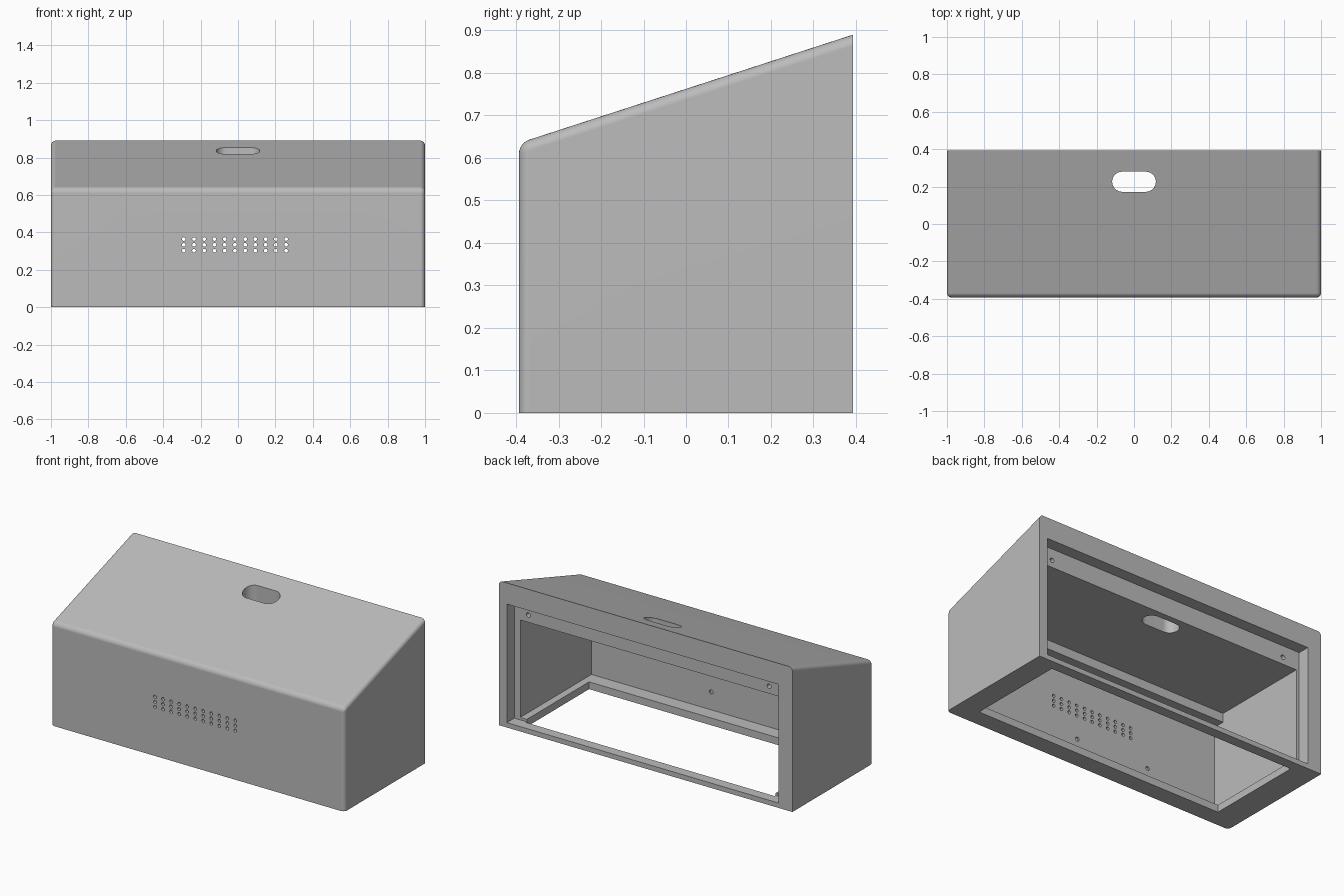
import bpy, bmesh, math
from mathutils import Matrix, Vector

old = bpy.data.objects.get("Cube")
if old:
    bpy.data.objects.remove(old, do_unlink=True)

FRONT, BACK = -0.393, 0.393
GREY = (0.5, 0.5, 0.5, 1)
mat = bpy.data.materials.new("plain_grey")
mat.use_nodes = True
mat.diffuse_color = GREY
mat.node_tree.nodes["Principled BSDF"].inputs["Base Color"].default_value = GREY


def finish(bm, name):
    bmesh.ops.recalc_face_normals(bm, faces=bm.faces)
    mesh = bpy.data.meshes.new(name)
    bm.to_mesh(mesh)
    bm.free()
    mesh.materials.append(mat)
    ob = bpy.data.objects.new(name, mesh)
    bpy.context.collection.objects.link(ob)
    return ob


def extrude_profile(points, x0, x1):
    """Extrude a (y, z) outline along x."""
    bm = bmesh.new()
    face = bm.faces.new([bm.verts.new((x0, y, z)) for y, z in points])
    ext = bmesh.ops.extrude_face_region(bm, geom=[face])
    moved = [v for v in ext["geom"] if isinstance(v, bmesh.types.BMVert)]
    bmesh.ops.translate(bm, vec=(x1 - x0, 0, 0), verts=moved)
    return bm


def box_profile(y0, y1, z0, z1):
    return [(y0, z0), (y1, z0), (y1, z1), (y0, z1)]


def cylinders(centres, radius, depth, segments=16):
    """Round cutters lying along y."""
    bm = bmesh.new()
    for c in centres:
        m = Matrix.Translation(c) @ Matrix.Rotation(math.pi / 2, 4, "X")
        bmesh.ops.create_cone(bm, cap_ends=True, segments=segments, radius1=radius,
                              radius2=radius, depth=depth, matrix=m)
    return bm


def cut(target, bm):
    cutter = finish(bm, "cutter")
    cutter.hide_render = True
    mod = target.modifiers.new("cut", "BOOLEAN")
    mod.operation = "DIFFERENCE"
    mod.solver = "EXACT"
    mod.object = cutter
    bpy.context.view_layer.objects.active = target
    bpy.ops.object.modifier_apply(modifier=mod.name)
    bpy.data.objects.remove(cutter, do_unlink=True)


# Wedge-topped outer body, rounded except at the back and the base
bm = extrude_profile([(FRONT, 0), (BACK, 0), (BACK, 0.89), (FRONT, 0.635)], -1, 1)
bm.normal_update()
edges = [e for e in bm.edges
         if not all(v.co.y > 0.39 for v in e.verts)
         and not all(v.co.z < 0.01 for v in e.verts)]
bmesh.ops.bevel(bm, geom=edges, offset=0.025, segments=6, profile=0.5, affect="EDGES")
housing = finish(bm, "housing")

# Main cavity with a step under the ceiling at the front
cavity = [(-0.373, 0.045), (0.36, 0.045), (0.36, 0.645),
          (-0.3, 0.645), (-0.3, 0.59), (-0.373, 0.59)]
cut(housing, extrude_profile(cavity, -0.885, 0.905))

# Shallow rebate around the rear opening
cut(housing, extrude_profile(box_profile(0.32, 0.5, 0.03, 0.76), -0.905, 0.945))

# Opening in the base
cut(housing, extrude_profile(box_profile(-0.285, 0.33, -0.1, 0.2), -0.835, 0.86))

# Rounded hand slot through the top
bm = bmesh.new()
outline = []
for side in (1, -1):
    for i in range(13):
        a = math.pi * (i / 12 - 0.5)
        outline.append(bm.verts.new((side * (0.063 + 0.054 * math.cos(a)),
                                     0.226 + side * 0.054 * math.sin(a), 0.5)))
face = bm.faces.new(outline)
ext = bmesh.ops.extrude_face_region(bm, geom=[face])
bmesh.ops.translate(bm, vec=(0, 0, 0.6),
                    verts=[v for v in ext["geom"] if isinstance(v, bmesh.types.BMVert)])
cut(housing, bm)

# Grid of small vent holes in the front
vents = [Vector((-0.29 + 0.0547 * i, FRONT, 0.302 + 0.031 * j))
         for i in range(11) for j in range(3)]
cut(housing, cylinders(vents, 0.01, 0.1, 12))

# Blind screw holes in the rear ledge and the inside of the front
cut(housing, cylinders([Vector((x, 0.32, 0.69)) for x in (-0.79, 0.85)], 0.014, 0.1))
cut(housing, cylinders([Vector((x, -0.373, 0.155)) for x in (-0.41, 0.09)], 0.013, 0.02))

# Smooth rounded edges, flat large faces
bpy.ops.object.select_all(action="DESELECT")
housing.select_set(True)
bpy.context.view_layer.objects.active = housing
bpy.ops.object.shade_smooth_by_angle(angle=math.radians(32))
weighted = housing.modifiers.new("weighted_normals", "WEIGHTED_NORMAL")
weighted.keep_sharp = True
